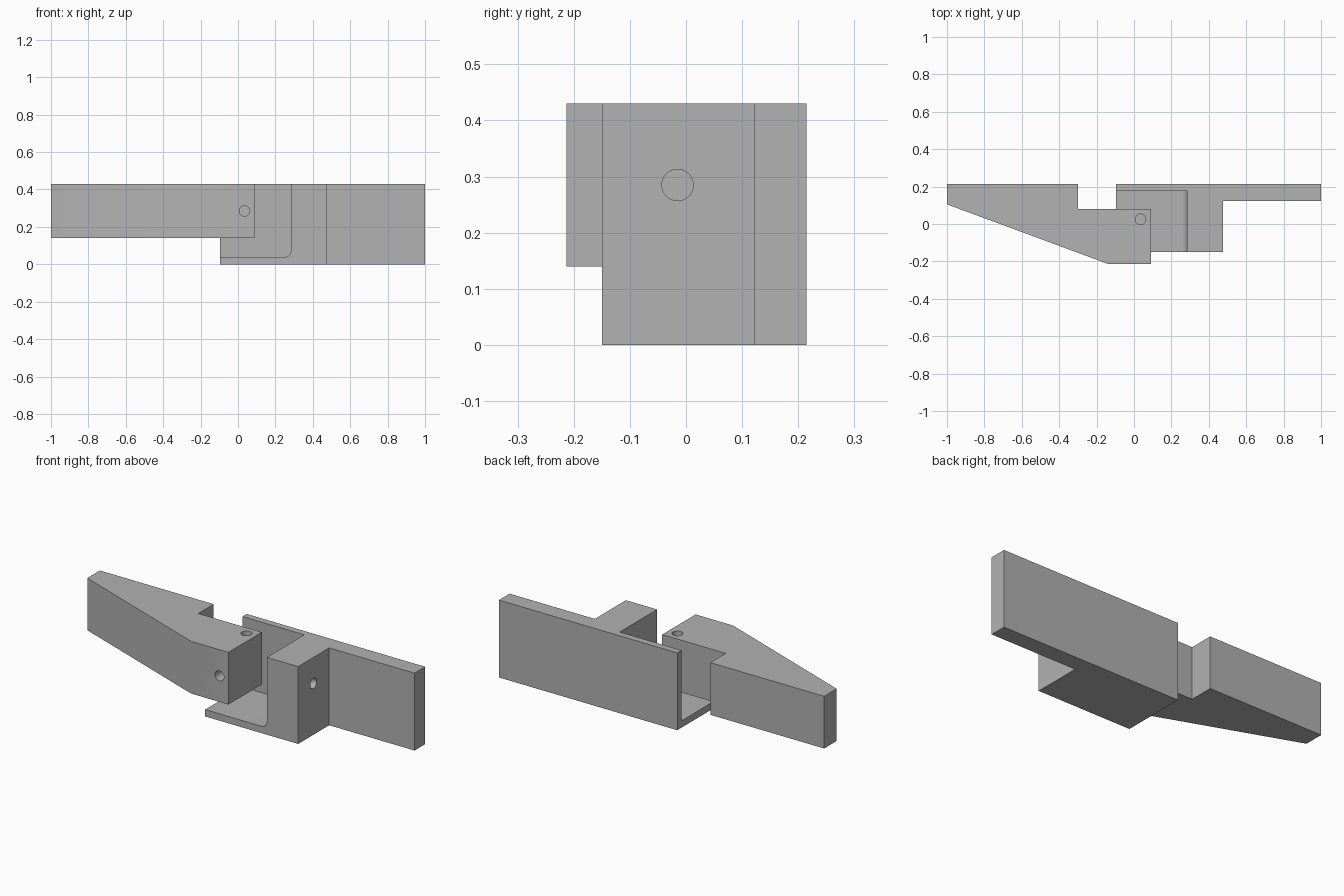
import bpy, bmesh
from math import sin, cos, pi, radians
from mathutils import Matrix, Vector

if "Cube" in bpy.data.objects:
    bpy.data.objects.remove(bpy.data.objects["Cube"])

grey = bpy.data.materials.new("plain grey")
grey.use_nodes = True
grey.diffuse_color = (0.445, 0.445, 0.445, 1)
grey.node_tree.nodes["Principled BSDF"].inputs["Base Color"].default_value = grey.diffuse_color


def prism(name, profile, axis, start, end):
    """Extrude a 2D profile along z (profile in x, y) or y (profile in x, z)."""
    place = (lambda a, b: (a, b, start)) if axis == "z" else (lambda a, b: (a, start, b))
    along = Vector((0, 0, 1)) if axis == "z" else Vector((0, 1, 0))
    bm = bmesh.new()
    face = bm.faces.new([bm.verts.new(place(a, b)) for a, b in profile])
    new = bmesh.ops.extrude_face_region(bm, geom=[face])["geom"]
    moved = [g for g in new if isinstance(g, bmesh.types.BMVert)]
    bmesh.ops.translate(bm, verts=moved, vec=along * (end - start))
    bmesh.ops.recalc_face_normals(bm, faces=bm.faces)
    return finish(name, bm)


def drill(name, centre, axis, length):
    """Round cutter for a bored hole."""
    turn = {"x": Matrix.Rotation(pi / 2, 4, "Y"), "y": Matrix.Rotation(pi / 2, 4, "X"),
            "z": Matrix.Identity(4)}[axis]
    bm = bmesh.new()
    bmesh.ops.create_cone(bm, cap_ends=True, segments=48, radius1=0.028, radius2=0.028,
                          depth=length, matrix=Matrix.Translation(centre) @ turn)
    return finish(name, bm)


def finish(name, bm):
    mesh = bpy.data.meshes.new(name)
    bm.to_mesh(mesh)
    bm.free()
    mesh.materials.append(grey)
    obj = bpy.data.objects.new(name, mesh)
    bpy.context.collection.objects.link(obj)
    return obj


def cut(target, cutters):
    """Apply the cutters to the target, remove them and smooth the round walls."""
    bpy.ops.object.select_all(action="DESELECT")
    bpy.context.view_layer.objects.active = target
    target.select_set(True)
    for cutter in cutters:
        cutter.hide_render = True
        mod = target.modifiers.new("cut", "BOOLEAN")
        mod.operation, mod.solver, mod.object = "DIFFERENCE", "EXACT", cutter
        bpy.ops.object.modifier_apply(modifier=mod.name)
        bpy.data.objects.remove(cutter)
    bpy.ops.object.shade_smooth_by_angle(angle=radians(30))


# Tapered lever with a notch at the back and crossing pivot bores
lever = prism("lever", [(-1, 0.215), (-0.3, 0.215), (-0.3, 0.08), (0.09, 0.08),
                        (0.09, -0.213), (-0.14, -0.213), (-1, 0.105)], "z", 0.14, 0.43)
cut(lever, [drill("pivot_bore", (0.035, 0.025, 0.285), "z", 0.6),
            drill("screw_bore", (0.035, -0.05, 0.285), "y", 0.6)])

# Bracket: long plate, stop block, thin rear wall and floor around a filleted pocket
bracket = prism("bracket", [(-0.097, 0.215), (1, 0.215), (1, 0.122), (0.475, 0.122),
                            (0.475, -0.15), (-0.097, -0.15)], "z", 0, 0.43)
r, wall, floor = 0.036, 0.283, 0.038
fillet = [(wall - r + r * sin(t), floor + r - r * cos(t))
          for t in (i * pi / 24 for i in range(13))]
pocket = prism("pocket", [(-0.3, floor)] + fillet + [(wall, 0.6), (-0.3, 0.6)], "y", -0.3, 0.178)
cut(bracket, [pocket, drill("stop_bore", (0.38, -0.015, 0.285), "x", 0.3)])
